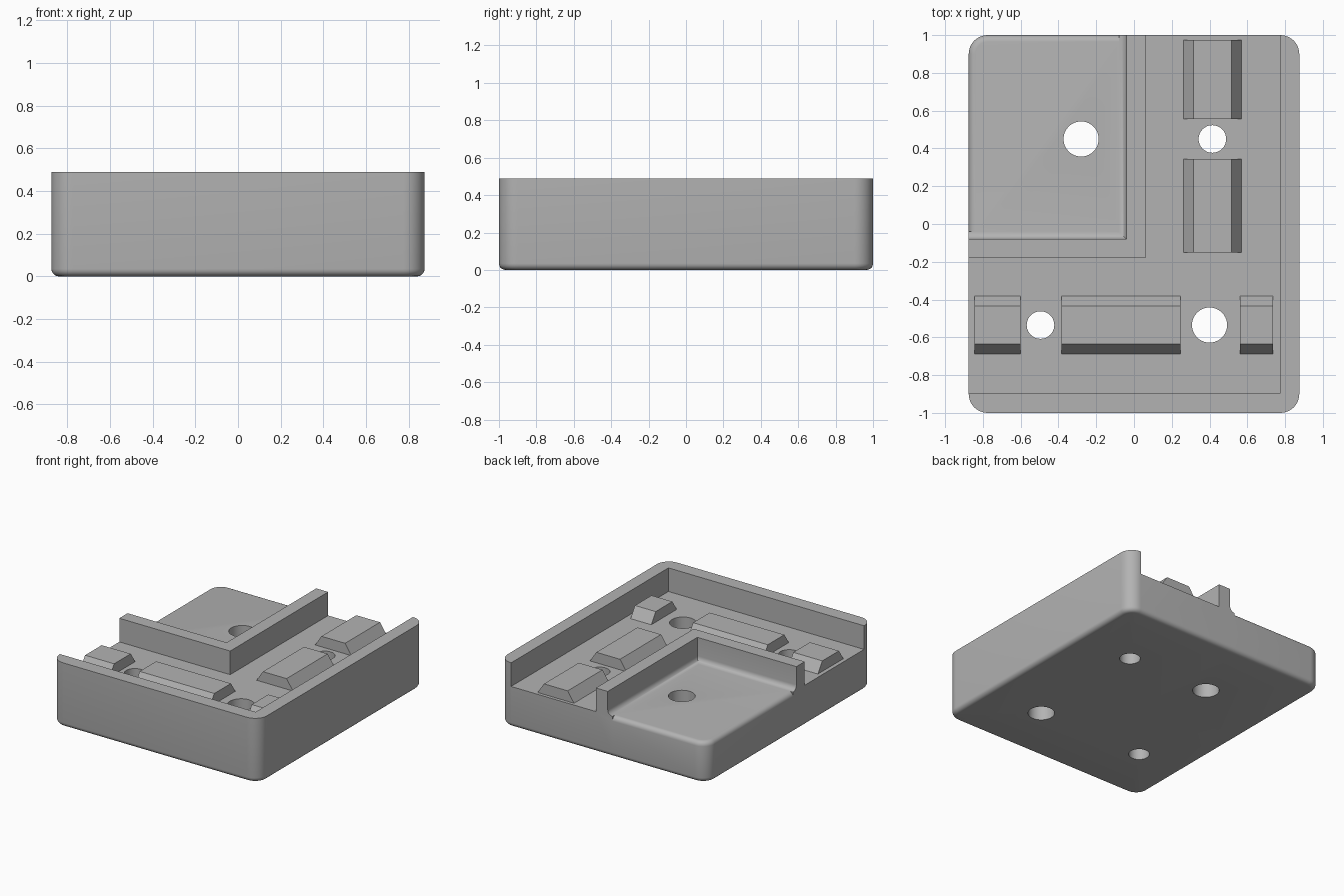
import bpy, bmesh
from math import radians

old = bpy.data.objects.get("Cube")
if old:
    bpy.data.objects.remove(old, do_unlink=True)

grey = bpy.data.materials.new("plain grey")
grey.use_nodes = True
grey.diffuse_color = (0.45, 0.45, 0.45, 1)
grey.node_tree.nodes["Principled BSDF"].inputs["Base Color"].default_value = (0.45, 0.45, 0.45, 1)

FLOOR, TOP = 0.31, 0.49


def finish(bm, name):
    bmesh.ops.recalc_face_normals(bm, faces=bm.faces)
    mesh = bpy.data.meshes.new(name)
    bm.to_mesh(mesh)
    bm.free()
    mesh.materials.append(grey)
    ob = bpy.data.objects.new(name, mesh)
    bpy.context.collection.objects.link(ob)
    return ob


def box_mesh(x0, x1, y0, y1, z0, z1):
    bm = bmesh.new()
    bmesh.ops.create_cube(bm, size=1)
    for v in bm.verts:
        v.co = [lo if c < 0 else hi for c, lo, hi in zip(v.co, (x0, y0, z0), (x1, y1, z1))]
    return bm


def box(name, *size):
    return finish(box_mesh(*size), name)


def bevel(bm, test, radius, segments):
    edges = [e for e in bm.edges if test(*[v.co for v in e.verts])]
    bmesh.ops.bevel(bm, geom=edges, offset=radius, segments=segments,
                    profile=0.5, affect='EDGES')


def rounded_block(name, height, round_top):
    bm = box_mesh(-0.875, 0.875, -1, 1, 0, height)
    bevel(bm, lambda a, b: abs(a.z - b.z) > 0.1, 0.1, 10)
    levels = [0, height] if round_top else [0]
    for z in levels:
        bevel(bm, lambda a, b: abs(a.z - z) < 1e-5 and abs(b.z - z) < 1e-5, 0.035, 5)
    return finish(bm, name)


def boolean(ob, other, operation='DIFFERENCE'):
    mod = ob.modifiers.new("cut", 'BOOLEAN')
    mod.operation, mod.solver, mod.object = operation, 'EXACT', other
    bpy.context.view_layer.objects.active = ob
    bpy.ops.object.modifier_apply(modifier=mod.name)
    bpy.data.objects.remove(other, do_unlink=True)


# Tray body: channels along the front and right, open at the ends
body = rounded_block("tray_body", TOP, False)
boolean(body, box("front_channel_cutter", -2, 0.775, -0.895, -0.18, FLOOR, 1))
boolean(body, box("side_channel_cutter", 0.06, 0.775, -0.5, 2, FLOOR, 1))

# Corner pocket with a fillet along the foot of the divider
bm = box_mesh(-2, -0.04, -0.08, 2, FLOOR, 1)
bevel(bm, lambda a, b: max(a.z, b.z) < 0.4 and
      (min(a.x, b.x) > -0.1 or max(a.y, b.y) < 0), 0.04, 6)
boolean(body, finish(bm, "pocket_cutter"))

# Pocket floor has softened outer edges
boolean(body, box("pocket_column_cutter", -2, -0.08, -0.04, 2, -1, 1))
pad = rounded_block("pocket_floor", FLOOR, True)
boolean(pad, box("pad_region", -2, -0.08, -0.04, 2, -1, 1), 'INTERSECT')
boolean(body, pad, 'UNION')

# Through holes
for x, y, r in [(-0.28, 0.45, 0.093), (0.415, 0.45, 0.073),
                (-0.495, -0.535, 0.073), (0.4, -0.535, 0.093)]:
    bm = bmesh.new()
    bmesh.ops.create_cone(bm, cap_ends=True, segments=40, radius1=r, radius2=r, depth=2)
    bmesh.ops.translate(bm, verts=bm.verts, vec=(x, y, 0))
    boolean(body, finish(bm, "hole_cutter"))

bpy.ops.object.select_all(action='DESELECT')
body.select_set(True)
bpy.context.view_layer.objects.active = body
bpy.ops.object.shade_smooth_by_angle(angle=radians(35))


# Rails with sloped long sides, standing on the channel floor
def rail(name, x0, x1, y0, y1, axis):
    bm = box_mesh(x0, x1, y0, y1, FLOOR - 0.01, FLOOR + 0.08)
    middle = ((x0 + x1) / 2, (y0 + y1) / 2)[axis]
    for v in bm.verts:
        if v.co.z > FLOOR:
            v.co[axis] += 0.06 if v.co[axis] < middle else -0.06
    finish(bm, name)


for i, (a, b) in enumerate([(-0.845, -0.6), (-0.385, 0.245), (0.56, 0.735)]):
    rail(f"front_rail_{i + 1}", a, b, -0.695, -0.375, 1)
for i, (a, b) in enumerate([(-0.15, 0.345), (0.555, 0.975)]):
    rail(f"side_rail_{i + 1}", 0.255, 0.575, a, b, 0)
